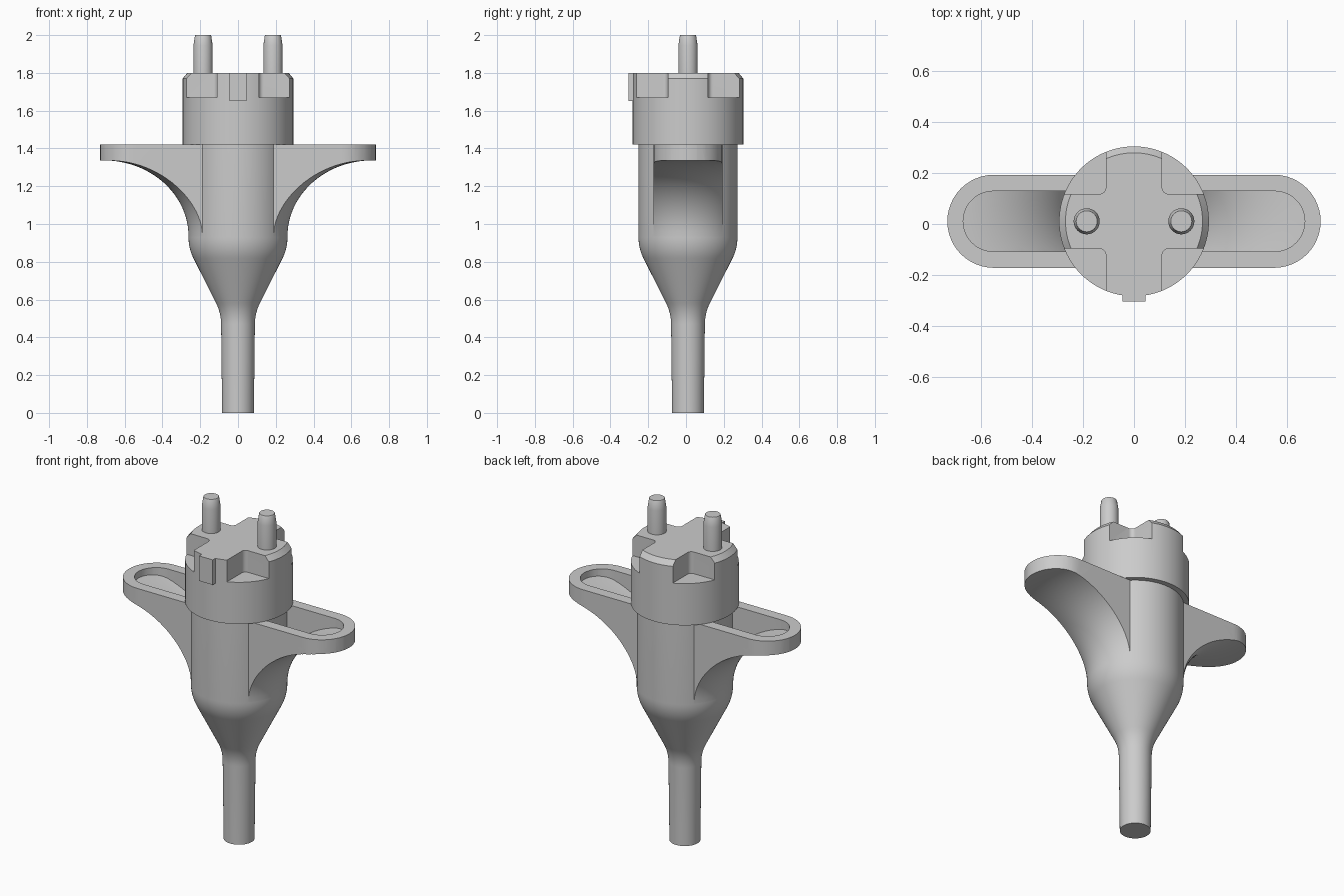
import bpy, bmesh
from math import sin, cos, pi, asin, sqrt
from mathutils import Vector

if "Cube" in bpy.data.objects:
    bpy.data.objects.remove(bpy.data.objects["Cube"])

CY = 0.0105     # axis of the turned parts (the key shifts the overall centre)
SEG = 96


def finish(name, bm):
    bmesh.ops.remove_doubles(bm, verts=bm.verts, dist=1e-5)
    bmesh.ops.recalc_face_normals(bm, faces=bm.faces)
    me = bpy.data.meshes.new(name)
    bm.to_mesh(me)
    bm.free()
    ob = bpy.data.objects.new(name, me)
    bpy.context.collection.objects.link(ob)
    return ob


def revolve(name, prof, x=0.0, closed=False, seg=SEG):
    """Turn an (r, z) profile about a vertical axis."""
    bm = bmesh.new()
    rings = []
    for r, z in prof:
        if r == 0:
            rings.append([bm.verts.new((x, CY, z))] * seg)
        else:
            rings.append([bm.verts.new((x + r * cos(2 * pi * i / seg),
                                        CY + r * sin(2 * pi * i / seg), z)) for i in range(seg)])
    pairs = list(zip(rings, rings[1:])) + ([(rings[-1], rings[0])] if closed else [])
    for a, b in pairs:
        for i in range(seg):
            j = (i + 1) % seg
            vs = list(dict.fromkeys([a[i], a[j], b[j], b[i]]))
            bm.faces.new(vs)
    return finish(name, bm)


def prism(name, outline, z0, z1):
    """Extrude a plan outline from z0 to z1."""
    bm = bmesh.new()
    lo = [bm.verts.new((x, y + CY, z0)) for x, y in outline]
    hi = [bm.verts.new((x, y + CY, z1)) for x, y in outline]
    bm.faces.new(lo)
    bm.faces.new(hi)
    for i in range(len(lo)):
        j = (i + 1) % len(lo)
        bm.faces.new((lo[i], lo[j], hi[j], hi[i]))
    return finish(name, bm)


def boolean(ob, cutter, op):
    m = ob.modifiers.new(op, 'BOOLEAN')
    m.operation, m.object, m.solver = op, cutter, 'EXACT'
    bpy.context.view_layer.objects.active = ob
    bpy.ops.object.modifier_apply(modifier=m.name)
    bpy.data.objects.remove(cutter)


def arc(cx, cy, rx, ry, a0, a1, n):
    return [(cx + rx * cos(a0 + (a1 - a0) * i / n),
             cy + ry * sin(a0 + (a1 - a0) * i / n)) for i in range(n + 1)]


def fillet(a, b, c, t, n=8):
    """Round corner b of a-b-c with tangent length t."""
    a, b, c = Vector(a), Vector(b), Vector(c)
    p, q = b + (a - b).normalized() * t, b + (c - b).normalized() * t
    return [tuple(p * (1 - u) ** 2 + b * 2 * u * (1 - u) + q * u * u)
            for u in [i / n for i in range(n + 1)]]


def slot(half_len, w):
    """Stadium outline along x."""
    c = half_len - w
    return arc(c, 0, w, w, -pi / 2, pi / 2, 24) + arc(-c, 0, w, w, pi / 2, 1.5 * pi, 24)


# Barrel: stem, cone and cylinder in one turned profile
BR = 0.262
foot, neck, shoulder, top = (0.084, 0), (0.09, 0.53), (BR, 0.87), (BR, 1.42)
revolve("barrel", [(0, 0), foot] + fillet(foot, neck, shoulder, 0.06)
        + fillet(neck, shoulder, top, 0.06) + [top, (0, 1.42)])

# Ears: trumpet flare around the barrel, trimmed to a slot shape in plan
FX, FZ, RX, RZ = 0.712, 0.935, 0.45, 0.402
ears = revolve("ears", [(0.235, FZ)] + arc(FX, FZ, RX, RZ, pi, pi / 2, 24)
               + [(0.8, FZ + RZ), (0.8, 1.42), (0.235, 1.42)], closed=True)
boolean(ears, prism("slot_trim", slot(0.73, 0.182), 0.8, 1.6), 'INTERSECT')

# Pockets in the ears, with a floor that follows the flare
rx, rz, r0 = RX + 0.05, RZ + 0.045, 0.25
z0 = FZ + rz * sqrt(1 - ((FX - r0) / rx) ** 2)
a0 = pi - asin((z0 - FZ) / rz)
floor = arc(FX, FZ, rx, rz, a0, pi / 2, 16)
pocket = revolve("pocket_cutter", [(r0, 1.5)] + floor + [(0.8, FZ + rz), (0.8, 1.5)], closed=True)
boolean(pocket, prism("pocket_plan", slot(0.668, 0.118), 0.8, 1.45), 'INTERSECT')
boolean(ears, pocket, 'DIFFERENCE')

# Collar: bevelled rim (left square at the front), notched into a cross
R, RB = 0.293, 0.268
collar = revolve("collar", [(0, 1.42), (R, 1.42), (R, 1.77), (RB, 1.80), (0, 1.80)])
for v in collar.data.vertices:
    y = v.co.y - CY
    if v.co.z > 1.79 and y < -0.1 and abs(v.co.x) < 0.15:
        v.co.x *= R / RB
        v.co.y = CY + y * R / RB
for sx in (-1, 1):
    for sy in (-1, 1):
        nx, ny, f = 0.11, 0.107, 0.025
        pts = ([(0.4, 0.4), (nx, 0.4)] + arc(nx + f, ny + f, f, f, pi, 1.5 * pi, 6) + [(0.4, ny)])
        boolean(collar, prism("notch", [(sx * x, sy * y) for x, y in pts], 1.67, 1.9), 'DIFFERENCE')

# Locating key on the front of the collar
yb, yf = -0.278 - CY, -0.304 - CY
prism("key", [(-0.045, yf), (0.045, yf), (0.045, yb), (-0.045, yb)], 1.65, 1.80)

# Contact pins
for side, x in (("left", -0.185), ("right", 0.185)):
    revolve("pin_" + side, [(0, 1.79), (0.051, 1.79), (0.051, 1.945), (0.043, 1.997),
                            (0.041, 2.0), (0, 2.0)], x=x, seg=40)

# Smooth shading with sharp edges kept
for ob in bpy.context.collection.objects:
    bpy.ops.object.select_all(action='DESELECT')
    ob.select_set(True)
    bpy.context.view_layer.objects.active = ob
    bpy.ops.object.shade_smooth_by_angle(angle=0.5)
